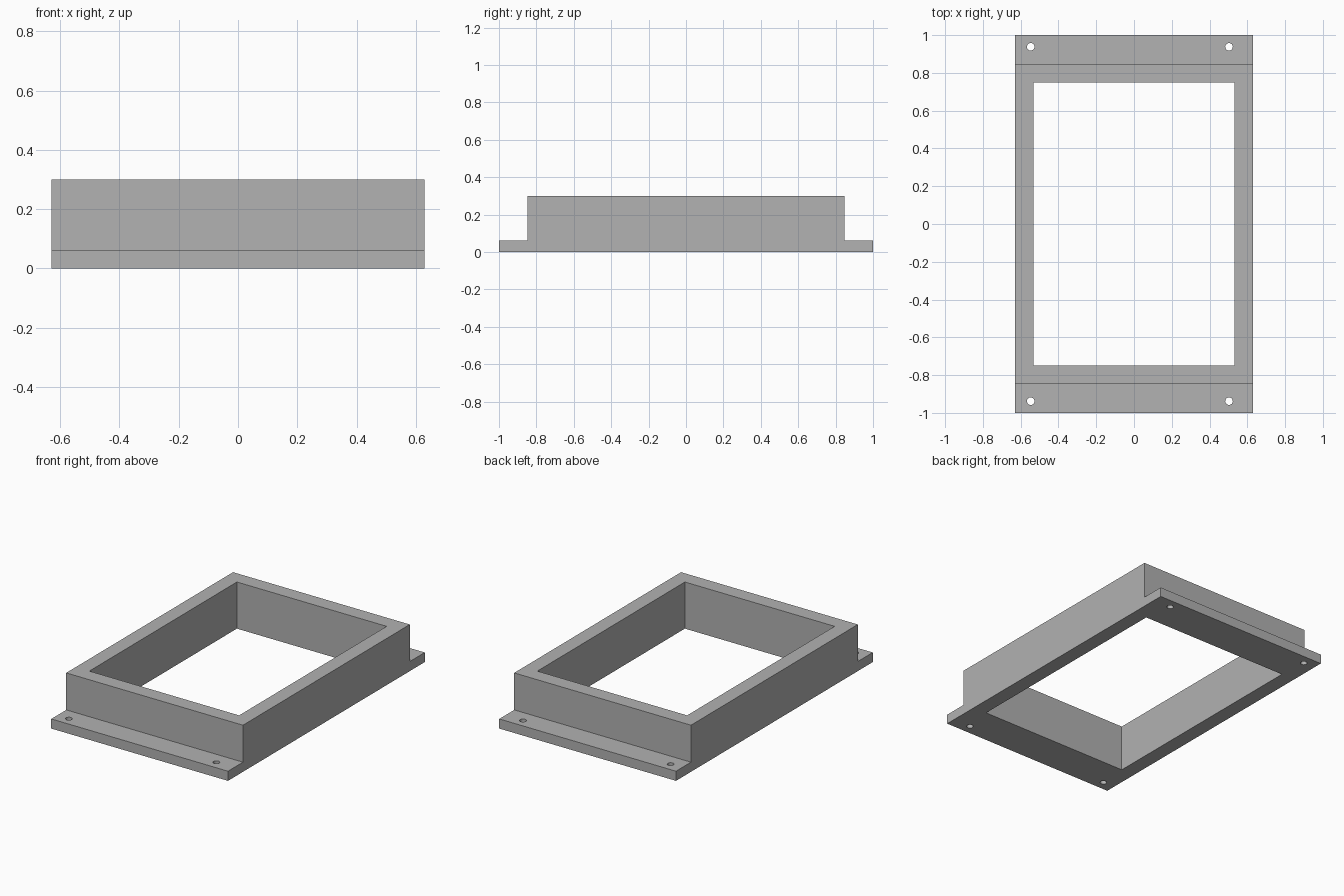
import bpy
import bmesh

cube = bpy.data.objects.get("Cube")
if cube:
    bpy.data.objects.remove(cube, do_unlink=True)

HALF_X, HALF_Y = 0.629, 1.0
WALL_Y, FLANGE_Z, TOP_Z = 0.848, 0.062, 0.3
OPEN_X, OPEN_Y = 0.533, 0.75
HOLE_XS, HOLE_Y, HOLE_R = (-0.547, 0.503), 0.938, 0.02

grey = bpy.data.materials.new("plain grey")
grey.use_nodes = True
colour = (0.445, 0.445, 0.445, 1)
grey.diffuse_color = colour
grey.node_tree.nodes["Principled BSDF"].inputs["Base Color"].default_value = colour


def add_object(name, bm):
    bmesh.ops.recalc_face_normals(bm, faces=bm.faces)
    mesh = bpy.data.meshes.new(name)
    bm.to_mesh(mesh)
    bm.free()
    mesh.materials.append(grey)
    obj = bpy.data.objects.new(name, mesh)
    bpy.context.collection.objects.link(obj)
    return obj


def cut(target, cutter):
    mod = target.modifiers.new("cut", 'BOOLEAN')
    mod.operation = 'DIFFERENCE'
    mod.solver = 'EXACT'
    mod.object = cutter
    bpy.context.view_layer.objects.active = target
    bpy.ops.object.modifier_apply(modifier=mod.name)
    bpy.data.objects.remove(cutter, do_unlink=True)


# Stepped side profile, extruded across the width
half = [(HALF_Y, 0), (HALF_Y, FLANGE_Z), (WALL_Y, FLANGE_Z), (WALL_Y, TOP_Z)]
profile = half + [(-y, z) for y, z in reversed(half)]
bm = bmesh.new()
side = bm.faces.new([bm.verts.new((-HALF_X, y, z)) for y, z in profile])
extruded = bmesh.ops.extrude_face_region(bm, geom=[side])["geom"]
bmesh.ops.translate(bm, vec=(2 * HALF_X, 0, 0),
                    verts=[v for v in extruded if isinstance(v, bmesh.types.BMVert)])
frame = add_object("flanged_frame", bm)

# Rectangular opening through the middle
bm = bmesh.new()
bmesh.ops.create_cube(bm, size=2)
bmesh.ops.scale(bm, vec=(OPEN_X, OPEN_Y, 1), verts=bm.verts)
cut(frame, add_object("opening_cutter", bm))

# Screw holes in both flanges
bm = bmesh.new()
for x in HOLE_XS:
    for y in (-HOLE_Y, HOLE_Y):
        hole = bmesh.ops.create_cone(bm, cap_ends=True, segments=32,
                                     radius1=HOLE_R, radius2=HOLE_R, depth=1)
        bmesh.ops.translate(bm, vec=(x, y, 0), verts=hole["verts"])
cut(frame, add_object("hole_cutter", bm))

# Smooth hole walls, crisp edges elsewhere
frame.select_set(True)
bpy.context.view_layer.objects.active = frame
bpy.ops.object.shade_smooth_by_angle()
